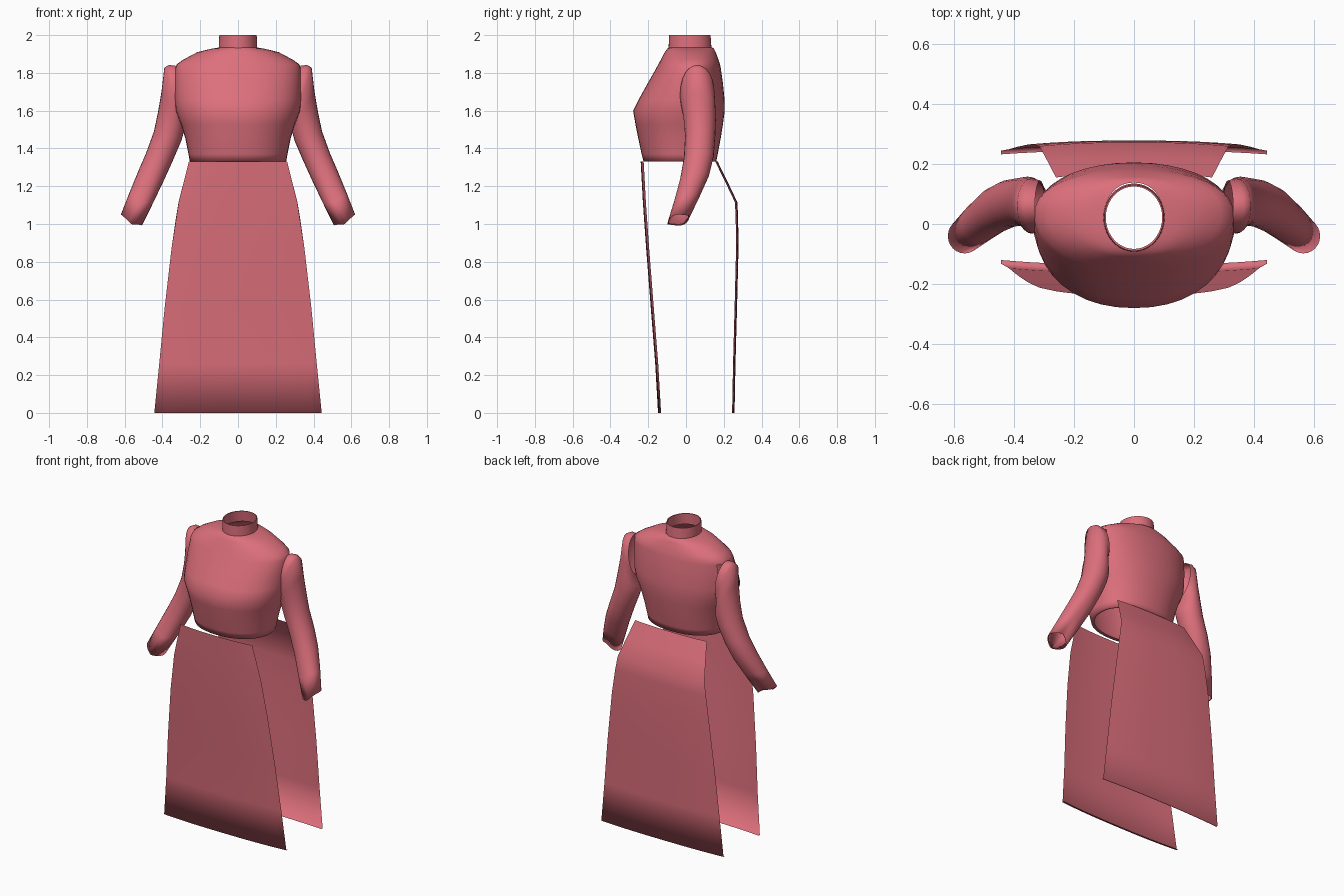
import bpy, bmesh, math

if "Cube" in bpy.data.objects:
    bpy.data.objects.remove(bpy.data.objects["Cube"])

fabric = bpy.data.materials.new("rose_fabric")
fabric.diffuse_color = (0.72, 0.16, 0.20, 1)
fabric.use_nodes = True
fabric.node_tree.nodes["Principled BSDF"].inputs["Base Color"].default_value = fabric.diffuse_color


def loft(name, rings, closed=True, drop=None, angle=None):
    """Skin a list of equally sized point rings into a smooth cloth surface."""
    bm = bmesh.new()
    rows = [[bm.verts.new(p) for p in r] for r in rings]
    n = len(rows[0])
    for a, b in zip(rows, rows[1:]):
        for i in range(n if closed else n - 1):
            j = (i + 1) % n
            bm.faces.new((a[i], a[j], b[j], b[i]))
    if drop:
        bm.normal_update()
        gone = [f for f in bm.faces if drop(f.calc_center_median())]
        bmesh.ops.delete(bm, geom=gone, context='FACES')
    bmesh.ops.recalc_face_normals(bm, faces=bm.faces)
    me = bpy.data.meshes.new(name)
    bm.to_mesh(me)
    bm.free()
    ob = bpy.data.objects.new(name, me)
    bpy.context.collection.objects.link(ob)
    me.materials.append(fabric)
    me.shade_smooth()
    if angle:
        me.set_sharp_from_angle(angle=math.radians(angle))
    return ob


def oval(z, hw, front, back, mid, n=40, e=1.0):
    """Oval with separate front and back depths around y = mid."""
    pts = []
    for k in range(n):
        t = 2 * math.pi * k / n
        c, s = math.cos(t), math.sin(t)
        x = hw * math.copysign(abs(c) ** e, c)
        d = (back - mid) if s > 0 else (mid - front)
        pts.append((x, mid + d * math.copysign(abs(s) ** e, s), z))
    return pts


# Bodice, with a small turned-in waist hem and open armholes
bodice = [(1.332, .235, -.205, .145, -.02), (1.33, .255, -.225, .16, -.02),
          (1.37, .262, -.235, .168, -.02), (1.45, .278, -.252, .183, -.015),
          (1.53, .302, -.268, .196, -.01), (1.60, .33, -.28, .205, 0),
          (1.66, .336, -.25, .204, .01), (1.75, .336, -.20, .195, .02),
          (1.82, .333, -.16, .185, .03), (1.845, .325, -.147, .18, .04),
          (1.87, .29, -.133, .172, .04), (1.91, .215, -.112, .157, .03),
          (1.928, .14, -.10, .148, .025), (1.935, .097, -.088, .138, .025)]


def armhole(c):
    return abs(c.x) > .305 and 1.60 < c.z < 1.81 and .01 < c.y < .13


loft("bodice", [oval(*r, e=.92) for r in bodice], drop=armhole)

# Standing collar with a little thickness
collar = [(1.93, .096, -.084, .134), (1.93, .102, -.092, .135),
          (2.0, .099, -.090, .130), (2.0, .094, -.083, .125),
          (1.93, .096, -.084, .134)]
loft("collar", [oval(*r, .022) for r in collar], angle=40)

# Sleeves: each ring runs from an inner (x, z) to an outer (x, z) point
sleeve = [(.295, 1.585, .330, 1.838, .06, .085),
          (.295, 1.56, .365, 1.842, .06, .090),
          (.292, 1.535, .390, 1.828, .06, .092),
          (.288, 1.515, .405, 1.70, .068, .088),
          (.286, 1.49, .424, 1.59, .074, .084),
          (.300, 1.44, .445, 1.49, .075, .080),
          (.345, 1.335, .487, 1.375, .068, .079),
          (.395, 1.225, .530, 1.275, .046, .077),
          (.450, 1.11, .577, 1.16, .005, .068),
          (.508, .992, .620, 1.05, -.040, .058),
          (.511, .998, .615, 1.05, -.040, .052)]
for side, label in ((-1, "right"), (1, "left")):
    rings = []
    for xi, zi, xo, zo, yc, hy in sleeve:
        ring = []
        for k in range(24):
            t = 2 * math.pi * k / 24
            u = .5 + .5 * math.cos(t)
            # the arm bends forward, so the front of each lower ring dips
            dip = .022 * math.sin(t) * min(1, max(0, 1.45 - zo) * 3)
            ring.append((side * (xi + (xo - xi) * u), yc + hy * math.sin(t),
                         zi + (zo - zi) * u + dip * (1 - abs(math.cos(t)))))
        rings.append(ring)
    loft(label + "_sleeve", rings)


# Skirt panels: (z, half width, y at centre), edges curling inwards
def panel(name, rows, curl):
    rings = []
    for z, hw, y in rows:
        rings.append([(hw * k / 8, y + curl * abs(k / 8) ** 2.5, z)
                      for k in range(-8, 9)])
    # turned-in bottom hem
    z, hw, y = rows[-1]
    s = math.copysign(.012, curl)
    rings.append([(hw * k / 8, y + s + curl * abs(k / 8) ** 2.5, z)
                  for k in range(-8, 9)])
    loft(name, rings, closed=False)


panel("front_skirt", [(1.33, .26, -.24), (1.22, .288, -.234), (1.11, .315, -.228),
                      (.87, .352, -.211), (.55, .389, -.186), (.26, .417, -.163),
                      (0, .443, -.148)], .016)
panel("back_skirt", [(1.33, .26, .168), (1.22, .288, .222), (1.115, .315, .272),
                     (1.03, .329, .276), (.87, .352, .278), (.55, .389, .270),
                     (.26, .417, .262), (0, .443, .257)], -.013)
